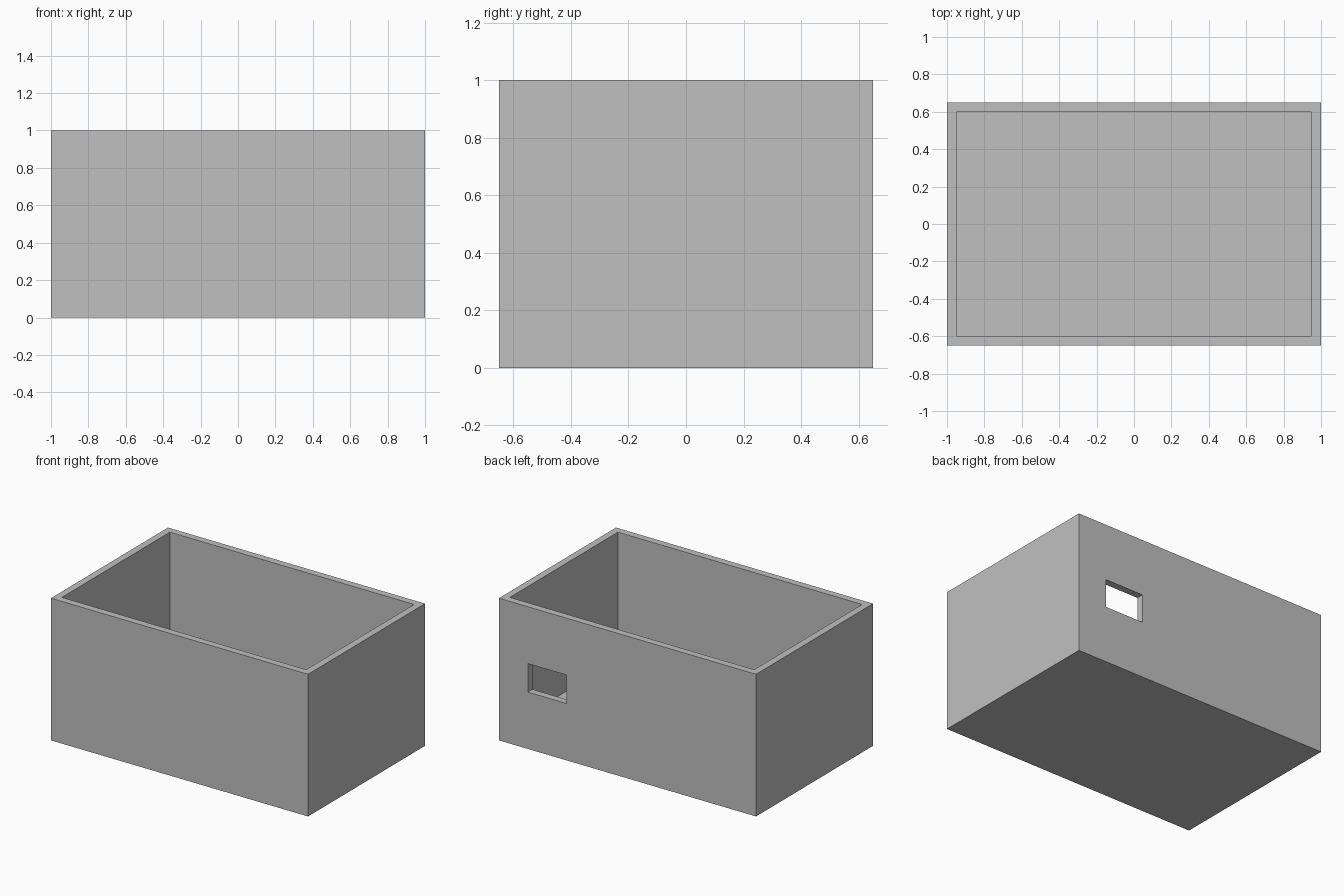
import bpy

if "Cube" in bpy.data.objects:
    bpy.data.objects.remove(bpy.data.objects["Cube"], do_unlink=True)

LENGTH, DEPTH, HEIGHT = 2.0, 1.3, 1.0
WALL, FLOOR = 0.05, 0.1

grey = bpy.data.materials.new("plain_grey")
grey.use_nodes = True
colour = (0.53, 0.53, 0.53, 1)
grey.diffuse_color = colour
grey.node_tree.nodes["Principled BSDF"].inputs["Base Color"].default_value = colour


def box(name, low, high):
    """Axis-aligned box between two opposite corners."""
    centre = [(a + b) / 2 for a, b in zip(low, high)]
    bpy.ops.mesh.primitive_cube_add(size=1, location=centre)
    obj = bpy.context.object
    obj.name = name
    obj.scale = [b - a for a, b in zip(low, high)]
    bpy.ops.object.transform_apply(location=True, rotation=False, scale=True)
    obj.data.materials.append(grey)
    return obj


def cut(target, cutter):
    """Subtract the cutter from the target, then discard it."""
    cutter.hide_render = True
    mod = target.modifiers.new(cutter.name, "BOOLEAN")
    mod.operation = "DIFFERENCE"
    mod.solver = "EXACT"
    mod.object = cutter
    bpy.context.view_layer.objects.active = target
    bpy.ops.object.modifier_apply(modifier=mod.name)
    bpy.data.objects.remove(cutter, do_unlink=True)


# Outer block of the open-topped box
x, y = LENGTH / 2, DEPTH / 2
shell = box("open_box", (-x, -y, 0), (x, y, HEIGHT))

# Hollow interior above a thicker floor
cut(shell, box("interior_cutter", (WALL - x, WALL - y, FLOOR),
               (x - WALL, y - WALL, HEIGHT + 0.2)))

# Rectangular opening through the back wall
cut(shell, box("window_cutter", (0.475, y - 0.2, 0.4), (0.775, y + 0.2, 0.6)))
